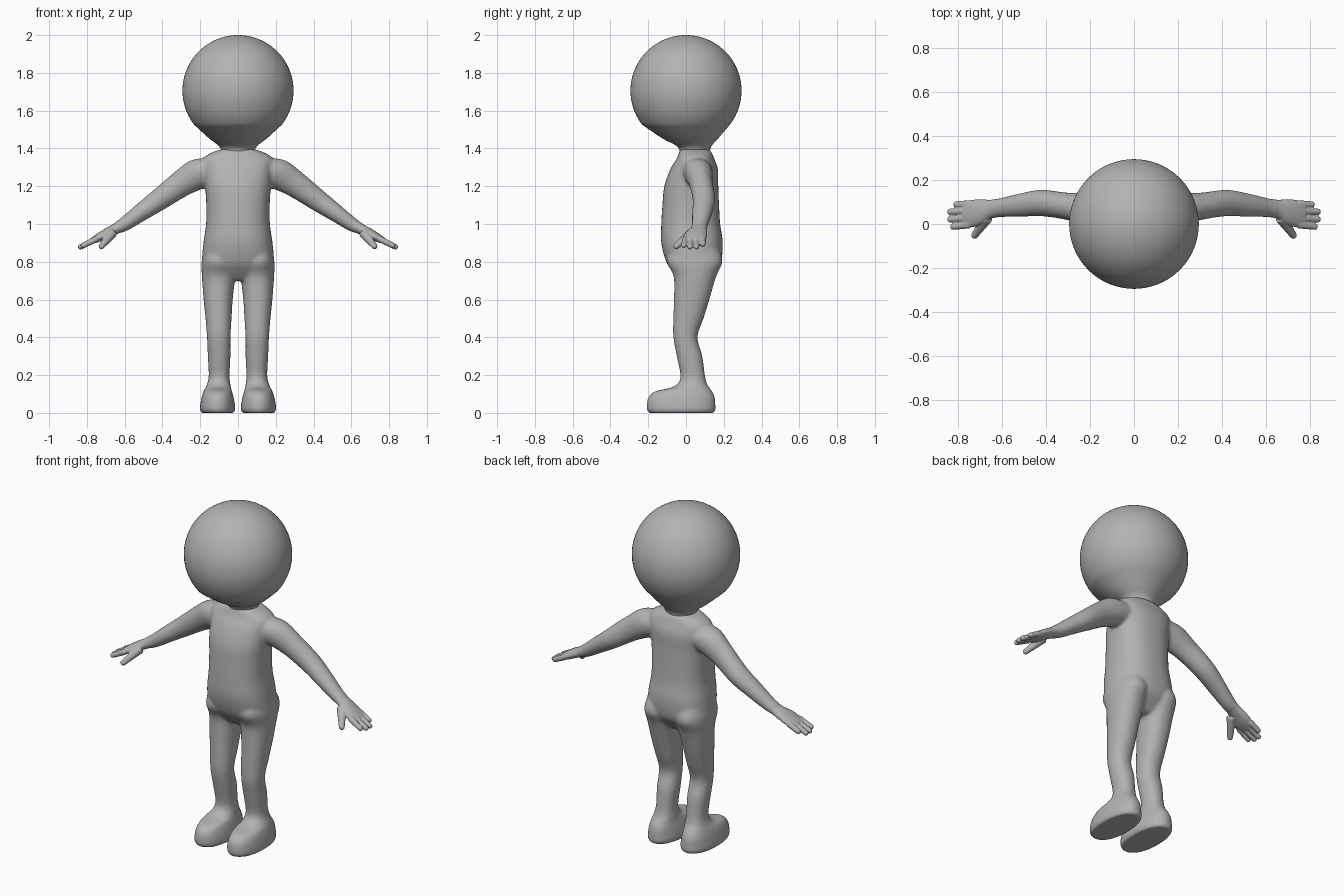
import bpy, bmesh, math
from mathutils import Vector

grey = bpy.data.materials.new("plain grey")
grey.diffuse_color = (0.45, 0.45, 0.45, 1)


def smooth_rings(rings, steps=5):
    """Catmull-Rom interpolation of ring values."""
    out = []
    for i in range(len(rings) - 1):
        p0, p1, p2, p3 = (rings[min(max(i + k, 0), len(rings) - 1)] for k in (-1, 0, 1, 2))
        for s in range(steps):
            t = s / steps
            out.append([0.5 * (2 * b + (c - a) * t + (2 * a - 5 * b + 4 * c - d) * t * t
                               + (3 * b - a - 3 * c + d) * t ** 3)
                        for a, b, c, d in zip(p0, p1, p2, p3)])
    return out + [list(rings[-1])]


def loft(bm, rings, u=(1, 0, 0), v=(0, 1, 0), power=2.0, sides=40, side=1):
    """Closed skin through rings (x, y, z, half size along u, half size along v)."""
    u, v, loops = Vector(u), Vector(v), []
    for x, y, z, a, b in rings:
        loop = []
        for k in range(sides):
            t = 2 * math.pi * k / sides
            c, s = math.cos(t), math.sin(t)
            p = (Vector((x, y, z)) + u * a * math.copysign(abs(c) ** (2 / power), c)
                 + v * b * math.copysign(abs(s) ** (2 / power), s))
            p.x *= side
            loop.append(bm.verts.new(p))
        loops.append(loop)
    for l0, l1 in zip(loops, loops[1:]):
        for k in range(sides):
            j = (k + 1) % sides
            bm.faces.new((l0[k], l0[j], l1[j], l1[k]))
    bm.faces.new(loops[0][::-1])
    bm.faces.new(loops[-1])


def digit(bm, start, end, r0, r1, side):
    """Round-tipped finger."""
    start, end = Vector(start), Vector(end)
    d = (end - start).normalized()
    u = d.cross(Vector((0, 0, 1))).normalized()
    length = (end - start).length
    rings = [(*start, r0, r0)]
    for k in range(7):
        a = math.pi / 2 * k / 6.3
        r = r1 * math.cos(a)
        rings.append((*(start + d * (length - r1 + r1 * math.sin(a))), r, r))
    loft(bm, rings, u, d.cross(u), sides=20, side=side)


def finish(name, bm, voxel=0, iterations=0):
    bmesh.ops.recalc_face_normals(bm, faces=bm.faces)
    me = bpy.data.meshes.new(name)
    bm.to_mesh(me)
    bm.free()
    me.materials.append(grey)
    me.shade_smooth()
    ob = bpy.data.objects.new(name, me)
    bpy.context.collection.objects.link(ob)
    if voxel:
        m = ob.modifiers.new("fuse", 'REMESH')
        m.mode, m.voxel_size, m.use_smooth_shade = 'VOXEL', voxel, True
        m = ob.modifiers.new("soften", 'SMOOTH')
        m.factor, m.iterations = 0.5, iterations
    return ob


# Head: ball that narrows into the neck
bm = bmesh.new()
R, C = 0.294, 1.706
rings = []
for k in range(45):
    a = math.radians(1 + 127 * k / 44)
    r = R * math.sin(a)
    rings.append((0, 0, C + R * math.cos(a), r, r))
neck = [rings[-1], (0, 0.022, 1.455, 0.155, 0.15), (0, 0.042, 1.415, 0.104, 0.095),
        (0, 0.047, 1.385, 0.088, 0.08), (0, 0.047, 1.35, 0.088, 0.08)]
loft(bm, rings[:-1] + smooth_rings(neck), sides=64)
finish("head", bm)

# Body: torso, legs with feet, and arms fused into one skin
bm = bmesh.new()
torso = [(0, 0.047, 1.395, 0.09, 0.078), (0, 0.05, 1.375, 0.145, 0.088),
         (0, 0.05, 1.345, 0.185, 0.1), (0, 0.043, 1.29, 0.182, 0.126),
         (0, 0.028, 1.2, 0.174, 0.143), (0, 0.025, 1.1, 0.168, 0.15),
         (0, 0.025, 1.0, 0.169, 0.156), (0, 0.032, 0.9, 0.183, 0.163),
         (0, 0.04, 0.8, 0.19, 0.145), (0, 0.04, 0.74, 0.17, 0.105),
         (0, 0.04, 0.7, 0.12, 0.07)]
leg = [(0.1, 0.045, 0.86, 0.08, 0.13), (0.102, 0.046, 0.8, 0.091, 0.148),
       (0.103, 0.047, 0.72, 0.088, 0.112), (0.105, 0.03, 0.6, 0.077, 0.094),
       (0.103, 0.013, 0.5, 0.069, 0.08), (0.102, -0.003, 0.4, 0.062, 0.064),
       (0.1, 0.019, 0.3, 0.06, 0.068), (0.1, 0.035, 0.2, 0.055, 0.065),
       (0.102, 0.034, 0.155, 0.061, 0.077), (0.105, 0.02, 0.132, 0.068, 0.105),
       (0.107, -0.012, 0.115, 0.075, 0.15), (0.108, -0.023, 0.085, 0.084, 0.175),
       (0.108, -0.026, 0.05, 0.091, 0.181), (0.108, -0.025, 0.018, 0.094, 0.182),
       (0.108, -0.025, 0.0, 0.087, 0.173)]
arm = [(0.1, 0.055, 1.285, 0.08, 0.08), (0.2, 0.065, 1.268, 0.085, 0.077),
       (0.3, 0.08, 1.213, 0.071, 0.062), (0.42, 0.095, 1.127, 0.058, 0.06),
       (0.52, 0.085, 1.057, 0.047, 0.053), (0.6, 0.075, 1.0, 0.038, 0.044),
       (0.65, 0.068, 0.973, 0.03, 0.042)]
across = (0.57, 0, 0.82)
loft(bm, smooth_rings(torso), power=2.4)
for s in (-1, 1):
    loft(bm, smooth_rings(leg), power=2.2, side=s)
    loft(bm, smooth_rings(arm), u=across, side=s)
finish("body", bm, 0.0085, 10)

# Hands: palm, four fingers and a thumb
palm = [(0.6, 0.075, 1.0, 0.036, 0.042), (0.65, 0.067, 0.973, 0.029, 0.043),
        (0.69, 0.056, 0.953, 0.027, 0.056), (0.73, 0.048, 0.931, 0.024, 0.062),
        (0.772, 0.043, 0.91, 0.016, 0.057)]
fingers = [(0.091, 0.088, 0.818), (0.06, 0.055, 0.846), (0.028, 0.02, 0.846), (-0.003, -0.014, 0.832)]
for s, name in ((-1, "right_hand"), (1, "left_hand")):
    bm = bmesh.new()
    loft(bm, smooth_rings(palm), u=across, side=s)
    for y0, y1, tip in fingers:
        digit(bm, (0.745, y0, 0.923), (tip, y1, 0.923 - 0.5 * (tip - 0.745)), 0.017, 0.0145, s)
    digit(bm, (0.665, 0.03, 0.953), (0.73, -0.062, 0.873), 0.027, 0.016, s)
    finish(name, bm, 0.004, 4)
